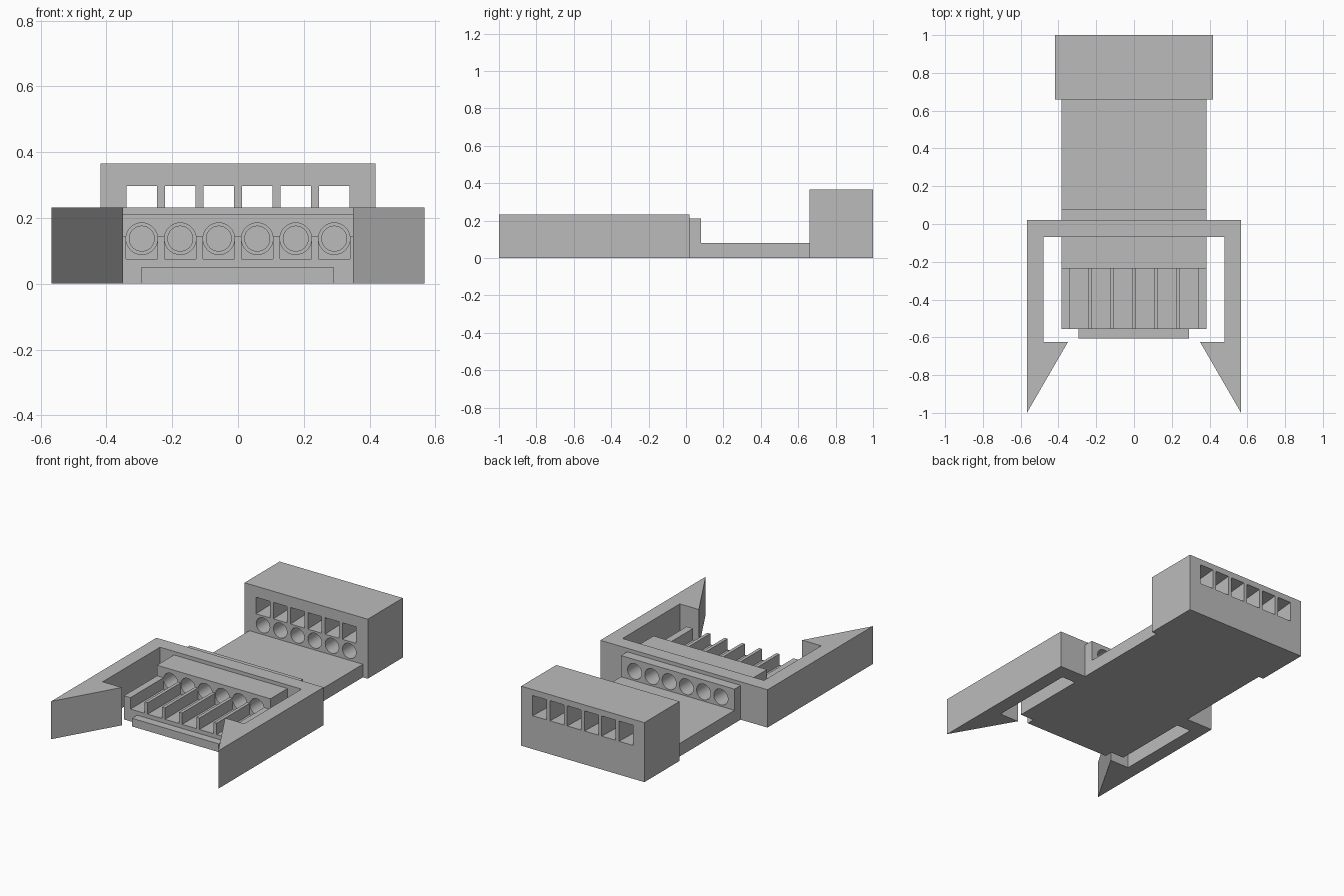
import bpy, bmesh, math

cube = bpy.data.objects.get("Cube")
if cube:
    bpy.data.objects.remove(cube, do_unlink=True)

grey = bpy.data.materials.new("plain_grey")
grey.use_nodes = True
grey.diffuse_color = (0.5, 0.5, 0.5, 1)
grey.node_tree.nodes["Principled BSDF"].inputs["Base Color"].default_value = (0.5, 0.5, 0.5, 1)

COUNT, PITCH = 6, 0.117
CENTRES = [(i - (COUNT - 1) / 2) * PITCH for i in range(COUNT)]
BORE_Z = 0.137


def finish(name, bm):
    bmesh.ops.recalc_face_normals(bm, faces=bm.faces)
    mesh = bpy.data.meshes.new(name)
    bm.to_mesh(mesh)
    bm.free()
    mesh.materials.append(grey)
    obj = bpy.data.objects.new(name, mesh)
    bpy.context.collection.objects.link(obj)
    return obj


def loft(bm, rings):
    """Join equal-sized rings of points into a closed solid."""
    loops = [[bm.verts.new(p) for p in ring] for ring in rings]
    n = len(loops[0])
    for a, b in zip(loops, loops[1:]):
        for i in range(n):
            j = (i + 1) % n
            bm.faces.new((a[i], a[j], b[j], b[i]))
    bm.faces.new(loops[0])
    bm.faces.new(loops[-1])


def prism(name, outline, z0, z1):
    bm = bmesh.new()
    loft(bm, [[(x, y, z) for x, y in outline] for z in (z0, z1)])
    return finish(name, bm)


def box(name, x0, x1, y0, y1, z0, z1):
    return prism(name, [(x0, y0), (x1, y0), (x1, y1), (x0, y1)], z0, z1)


def bores(name, steps, sides=40):
    """Row of stepped round cutters along y; steps are (y, radius)."""
    bm = bmesh.new()
    for cx in CENTRES:
        loft(bm, [[(cx + r * math.cos(2 * math.pi * k / sides), y,
                    BORE_Z + r * math.sin(2 * math.pi * k / sides))
                   for k in range(sides)] for y, r in steps])
    return finish(name, bm)


def cut(obj, cutter):
    mod = obj.modifiers.new("cut", 'BOOLEAN')
    mod.operation = 'DIFFERENCE'
    mod.solver = 'EXACT'
    mod.object = cutter
    bpy.context.view_layer.update()
    graph = bpy.context.evaluated_depsgraph_get()
    mesh = bpy.data.meshes.new_from_object(obj.evaluated_get(graph))
    obj.modifiers.clear()
    obj.data = mesh


def smooth(obj):
    bpy.ops.object.select_all(action='DESELECT')
    obj.select_set(True)
    bpy.context.view_layer.objects.active = obj
    bpy.ops.object.shade_smooth_by_angle(angle=math.radians(30))


# Flat base: wire tray floor, rear tongue and front lip
W = 0.385
box("tray_floor", -W, W, -0.555, -0.235, 0, 0.075)
box("rear_tongue", -W, W, 0.08, 0.66, 0, 0.08)
box("front_lip", -0.295, 0.292, -0.605, -0.555, 0, 0.05)

# Walls between the wire channels
half = 0.0485
edges = [-W] + [e for c in CENTRES for e in (c - half, c + half)] + [W]
for x0, x1 in zip(edges[::2], edges[1::2]):
    box("channel_wall", x0, x1, -0.555, -0.235, 0.075, 0.145)

# Socket block and the clip frame with two hooked arms
socket = box("socket_block", -W, W, -0.235, 0.08, 0, 0.21)
side = [(0.567, 0.02), (0.567, -1), (0.35, -0.625), (0.48, -0.625), (0.48, -0.07)]
clip = prism("clip_frame", side + [(-x, y) for x, y in reversed(side)], 0, 0.232)
through = bores("socket_cutter", [(-0.3, 0.048), (-0.11, 0.048), (-0.11, 0.038),
                                  (-0.04, 0.038), (-0.04, 0.048), (0.12, 0.048)])
cut(socket, through)
cut(clip, through)

# Rear block with blind round holes and windows right through
rear = box("rear_block", -0.418, 0.418, 0.66, 1, 0, 0.365)
blind = bores("blind_cutter", [(0.6, 0.046), (0.85, 0.046)])
cut(rear, blind)
bm = bmesh.new()
for c in CENTRES:
    loft(bm, [[(c - 0.047, y, lo), (c + 0.047, y, lo), (c + 0.047, y, hi), (c - 0.047, y, hi)]
              for y, lo, hi in ((0.64, 0.195, 0.295), (1.02, 0.205, 0.33))])
windows = finish("window_cutter", bm)
cut(rear, windows)

for obj in (socket, clip, rear):
    smooth(obj)
for helper in (through, blind, windows):
    bpy.data.objects.remove(helper, do_unlink=True)
